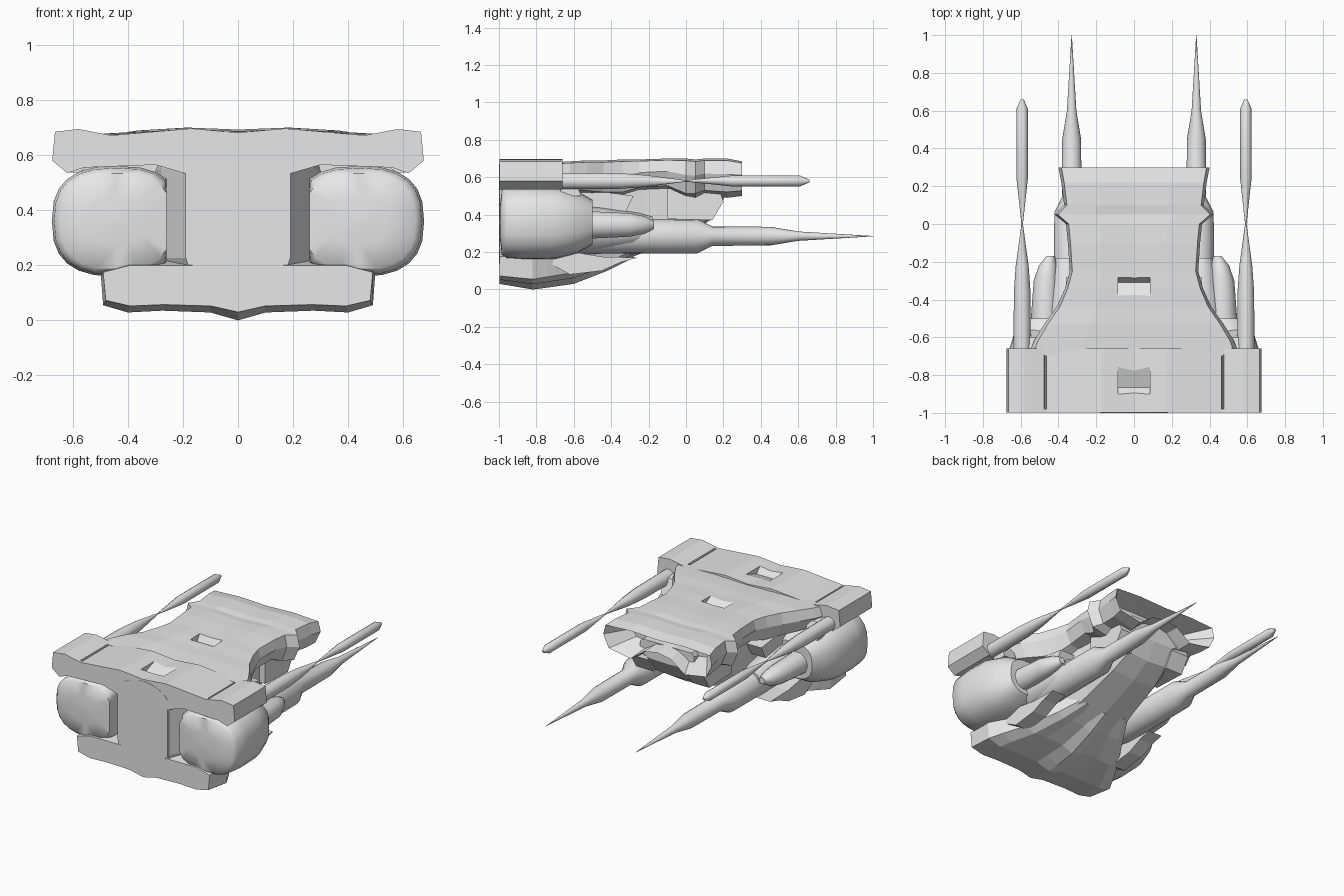
import bpy
import bmesh
from math import cos, sin, tau, radians, copysign

cube = bpy.data.objects.get("Cube")
if cube:
    bpy.data.objects.remove(cube, do_unlink=True)

grey = bpy.data.materials.new("hull_grey")
grey.use_nodes = True
grey.diffuse_color = (0.8, 0.8, 0.8, 1)
grey.node_tree.nodes["Principled BSDF"].inputs["Base Color"].default_value = (0.8, 0.8, 0.8, 1)


def skin(name, rings, twin=False, smooth=False):
    """Join equal rings of points into a closed solid; twin mirrors it across x."""
    bm = bmesh.new()
    loops = [[bm.verts.new(p) for p in ring] for ring in rings]
    for a, b in zip(loops, loops[1:]):
        for i in range(len(a)):
            j = (i + 1) % len(a)
            bm.faces.new((a[i], a[j], b[j], b[i]))
    bm.faces.new(loops[0])
    bm.faces.new(loops[-1])
    bmesh.ops.recalc_face_normals(bm, faces=bm.faces)
    mesh = bpy.data.meshes.new(name)
    bm.to_mesh(mesh)
    bm.free()
    mesh.materials.append(grey)
    ob = bpy.data.objects.new(name, mesh)
    bpy.context.collection.objects.link(ob)
    if smooth:
        bpy.ops.object.select_all(action='DESELECT')
        ob.select_set(True)
        bpy.context.view_layer.objects.active = ob
        bpy.ops.object.shade_smooth_by_angle(angle=radians(45))
    if twin:
        ob.modifiers.new("mirror", 'MIRROR')
    return ob


def whole(half):
    """Complete a half outline whose first and last points lie on x = 0."""
    return half + [(-x, z) for x, z in reversed(half[1:-1])]


def body(name, half, stations):
    """Loft a unit outline through (y, half width, top, bottom) stations."""
    outline = whole(half)
    return skin(name, [[(u * w, y, low + v * (top - low)) for u, v in outline]
                       for y, w, top, low in stations])


def barrel(name, x, z, rings, sides=16, squash=1, inner=-9, power=1, lean=0):
    """Loft (y, radius) rings along y as a mirrored pair.

    power below 1 squares the section, inner trims it flat, lean skews the tip."""
    def bend(v):
        return copysign(abs(v) ** power, v)
    big = max(r for y, r in rings)
    return skin(name, [[(max(inner, x - lean * (1 - r / big) + r * bend(cos(tau * i / sides))),
                         y, z + squash * r * bend(sin(tau * i / sides)))
                        for i in range(sides)] for y, r in rings],
                twin=True, smooth=True)


def slab_y(name, outline, y0, y1, twin=False):
    return skin(name, [[(x, y, z) for x, z in outline] for y in (y0, y1)], twin)


def slab_x(name, outline, x0, x1, twin=True):
    return skin(name, [[(x, y, z) for y, z in outline] for x in (x0, x1)], twin)


# Upper deck, flaring into the wing and hollow at the stern
deck = body("upper_deck",
            [(0, .96), (.5, 1), (.96, .95), (1, .6), (.9, .15),
             (.5, 0), (.25, .4), (0, .5)],
            [(-.7, .56, .68, .52), (-.62, .53, .685, .51), (-.53, .475, .69, .5),
             (-.44, .41, .69, .49), (-.34, .365, .695, .49), (-.25, .34, .695, .52),
             (-.1, .35, .7, .53), (0, .36, .7, .48), (.05, .42, .695, .48),
             (.1, .37, .7, .5), (.22, .385, .7, .49), (.3, .4, .685, .5),
             (.15, .29, .66, .56)])

# Broad wing across the front with raised tips
wing = slab_y("front_wing", whole(
    [(0, .682), (.17, .697), (.46, .672), (.58, .695), (.665, .685),
     (.675, .58), (.62, .535), (.56, .555), (.3, .565), (.18, .53), (0, .53)]),
    -.998, -.66)

# Central spine from the front column back to the stern
body("central_spine",
     [(0, 1), (.9, 1), (1, .85), (1, .3), (.75, .05), (0, 0)],
     [(-.996, .19, .64, .05), (-.82, .28, .64, .05), (-.6, .32, .6, .08),
      (-.4, .27, .6, .13), (-.22, .24, .6, .2), (0, .22, .6, .29),
      (.13, .2, .6, .37), (.2, .2, .6, .48)])

# Round plate on the front column
slab_y("front_disc", [(max(-.18, min(.18, .265 * cos(tau * i / 48))),
                       .405 + .265 * sin(tau * i / 48)) for i in range(48)],
       -1, -.994)

# Belly with a pointed keel
body("belly",
     [(0, 1), (.8, 1), (1, .85), (.98, .25), (.8, .13), (.55, .16),
      (.2, .13), (0, 0)],
     [(-.998, .49, .2, .03), (-.82, .5, .22, 0), (-.74, .46, .24, .01),
      (-.6, .38, .27, .03), (-.42, .27, .3, .1), (-.28, .19, .32, .17)])

# Squarish engine nacelles with domed fronts
barrel("nacelle", .44, .36,
       [(-.999, .004), (-.995, .1), (-.985, .205), (-.96, .228), (-.86, .236),
        (-.7, .232), (-.58, .195), (-.5, .14)],
       sides=24, squash=.85, inner=.26, power=.77)

# Long lower cannons
barrel("lower_cannon", .33, .285,
       [(-.7, .1), (-.45, .094), (.06, .092), (.14, .052), (.45, .05),
        (.6, .025), (1, .001)])

# Thin upper guns pinched at the middle
barrel("upper_gun", .592, .58,
       [(-.68, .046), (-.36, .044), (-.22, .034), (0, .004), (.24, .03),
        (.61, .03), (.66, .008)], sides=10)

# Blunt side pods with tips skewed inward
barrel("side_pod", .475, .345,
       [(-.65, .085), (-.48, .075), (-.3, .066), (-.22, .048), (-.17, .022)],
       sides=10, lean=.045)

# Cannon sleeves, gun brackets and shoulder fairings
barrel("cannon_sleeve", .35, .32,
       [(-.66, .14), (-.45, .12), (-.25, .09), (-.18, .07)], sides=8)
slab_x("gun_bracket", [(-.67, .5), (-.67, .61), (-.6, .6), (-.56, .5)], .48, .58)
slab_x("shoulder_fairing",
       [(-.7, .38), (-.7, .55), (-.5, .53), (-.28, .5), (-.32, .42), (-.5, .36)],
       .2, .36)
slab_x("rear_web", [(-.1, .38), (-.1, .54), (.18, .53), (.2, .47), (.14, .37)],
       .14, .27)

# Curved strakes hugging the cannons from below
slab_x("belly_strake",
       [(-.75, .15), (-.62, .08), (-.45, .1), (-.35, .145), (-.26, .17),
        (-.45, .175), (-.6, .2)], .34, .44)


# Ramped recesses and tip grooves cut into the top skin
def cut(target, cutter):
    cutter.hide_render = True
    cutter.hide_viewport = True
    mod = target.modifiers.new(cutter.name, 'BOOLEAN')
    mod.operation = 'DIFFERENCE'
    mod.object = cutter


def ramp(name, lip, deep, end):
    return slab_x(name, [(lip, .71), (deep, .65), (end, .71)], -.085, .085, False)


cut(wing, ramp("front_recess_cutter", -.92, -.865, -.7))
cut(deck, ramp("rear_recess_cutter", -.27, -.31, -.42))
cut(wing, slab_y("wing_groove_cutter", [(.452, .72), (.482, .72), (.47, .64)],
                 -.98, -.64, True))
